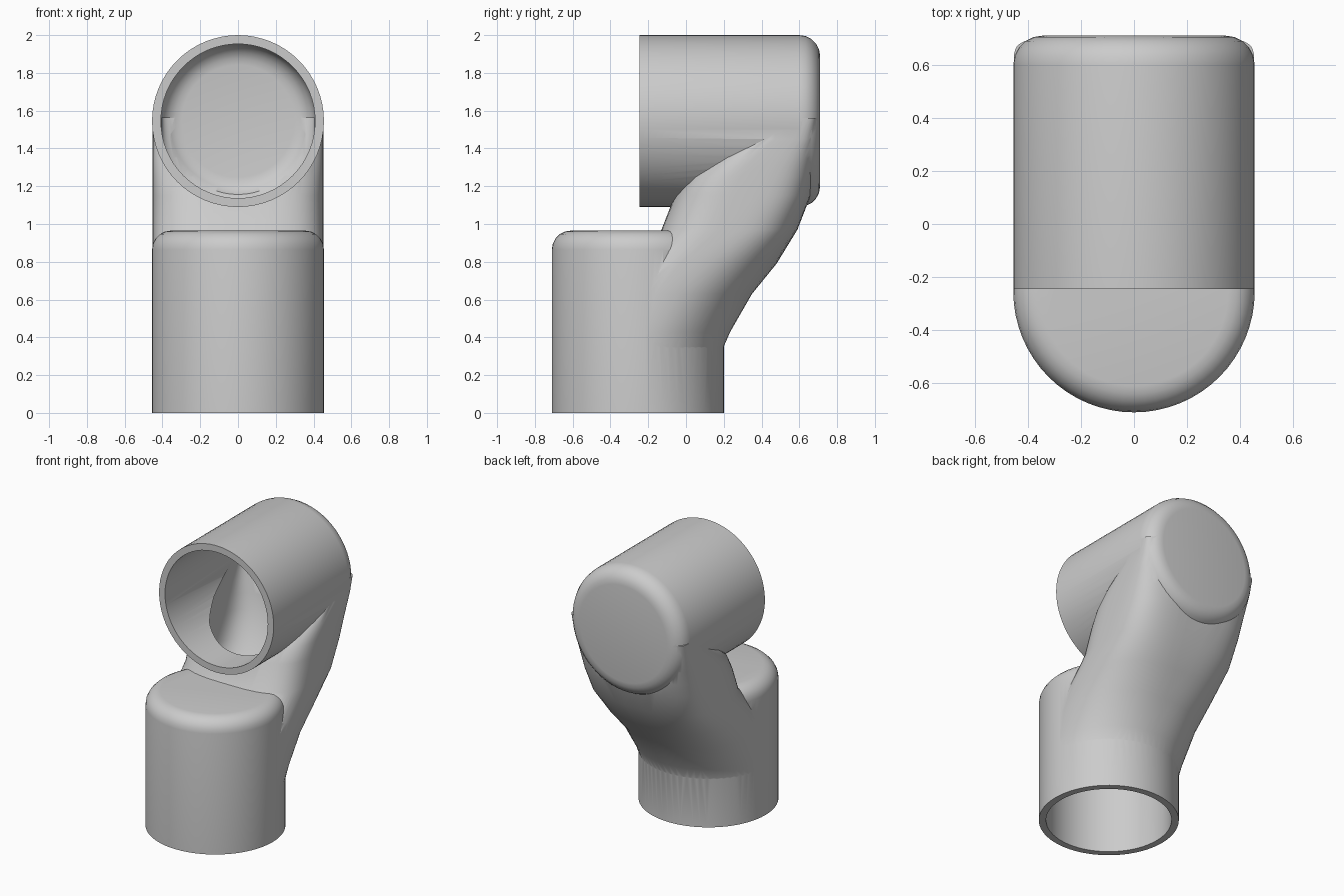
import bpy, bmesh, math
from mathutils import Matrix, Vector

if "Cube" in bpy.data.objects:
    bpy.data.objects.remove(bpy.data.objects["Cube"])

R, WALL, SEG = 0.455, 0.047, 64
CUP_Y, SOCKET_Z = -0.255, 1.545

grey = bpy.data.materials.new("plain grey")
grey.use_nodes = True
colour = (0.6, 0.6, 0.6, 1)
grey.diffuse_color = colour
grey.node_tree.nodes["Principled BSDF"].inputs["Base Color"].default_value = colour


def loft(name, rings):
    """Closed solid skinned through rings of equal length."""
    bm = bmesh.new()
    rows = [[bm.verts.new(p) for p in ring] for ring in rings]
    n = len(rows[0])
    for a, b in zip(rows, rows[1:]):
        for i in range(n):
            j = (i + 1) % n
            bm.faces.new((a[i], a[j], b[j], b[i]))
    bm.faces.new(rows[0])
    bm.faces.new(rows[-1])
    bmesh.ops.recalc_face_normals(bm, faces=bm.faces)
    mesh = bpy.data.meshes.new(name)
    bm.to_mesh(mesh)
    bm.free()
    obj = bpy.data.objects.new(name, mesh)
    bpy.context.collection.objects.link(obj)
    mesh.materials.append(grey)
    return obj


def capped_tube(name, radius, start, end, bevel, matrix):
    """Cylinder along z with a rounded far end."""
    profile = [(radius, start)]
    for k in range(6):
        a = k / 5 * math.pi / 2
        profile.append((radius - bevel * (1 - math.cos(a)),
                        end - bevel * (1 - math.sin(a))))
    rings = [[matrix @ Vector((r * math.cos(t), r * math.sin(t), z))
              for t in (2 * math.pi * i / SEG for i in range(SEG))]
             for r, z in profile]
    return loft(name, rings)


# neck sections: height, front y, back y, back squareness
NECK = [(0.28, -0.6, 0.185, 2.0), (0.35, -0.55, 0.2, 2.0),
        (0.43, -0.5, 0.235, 2.1), (0.63, -0.4, 0.35, 2.4),
        (0.79, -0.28, 0.48, 2.8), (0.97, -0.13, 0.59, 3.3),
        (1.15, -0.06, 0.66, 3.8), (1.25, 0.0, 0.68, 4.2),
        (1.35, 0.12, 0.695, 4.7), (1.45, 0.3, 0.705, 5.2),
        (1.56, 0.45, 0.708, 5.6)]


def neck(name, inset):
    """Swept body joining the cup to the socket."""
    rings = []
    for z, front, back, power in NECK:
        width = R - 0.002 - inset
        front, back = front + inset, back - inset
        blend = min(1, max(0, (z - 0.28) / 0.7))
        mid = CUP_Y + blend * ((front + back) / 2 - CUP_Y)
        ring = []
        for i in range(SEG):
            t = 2 * math.pi * (i + 0.5) / SEG
            c, s = math.cos(t), math.sin(t)
            p = power if s > 0 else 2.0 + 1.2 * blend
            depth = back - mid if s > 0 else mid - front
            ring.append((width * math.copysign(abs(c) ** (2 / p), c),
                         mid + depth * math.copysign(abs(s) ** (2 / p), s), z))
        rings.append(ring)
    return loft(name, rings)


def combine(target, other, operation):
    mod = target.modifiers.new(operation, 'BOOLEAN')
    mod.operation, mod.solver, mod.object = operation, 'EXACT', other
    bpy.context.view_layer.update()
    result = bpy.data.meshes.new_from_object(
        target.evaluated_get(bpy.context.evaluated_depsgraph_get()))
    target.modifiers.clear()
    target.data = result
    bpy.data.objects.remove(other)


def elbow(name, inset, overshoot):
    """Upright cup, forward-facing socket and neck as one solid."""
    cup_frame = Matrix.Translation((0, CUP_Y, 0))
    socket_frame = (Matrix.Translation((0, 0, SOCKET_Z))
                    @ Matrix.Rotation(-math.pi / 2, 4, 'X'))
    body = capped_tube(name, R - inset, -overshoot, 0.965 - inset, 0.1, cup_frame)
    socket = capped_tube("socket", R - inset, -0.245 - overshoot,
                         0.71 - inset, 0.11, socket_frame)
    combine(body, neck("neck", inset), 'UNION')
    combine(body, socket, 'UNION')
    return body


# hollow the solid with a smaller copy that breaks through both openings
fitting = elbow("pipe_elbow", 0, 0)
bore = elbow("bore", WALL, 0.1)
combine(fitting, bore, 'DIFFERENCE')

bpy.ops.object.select_all(action='DESELECT')
fitting.select_set(True)
bpy.context.view_layer.objects.active = fitting
bpy.ops.object.shade_smooth_by_angle(angle=math.radians(35))
